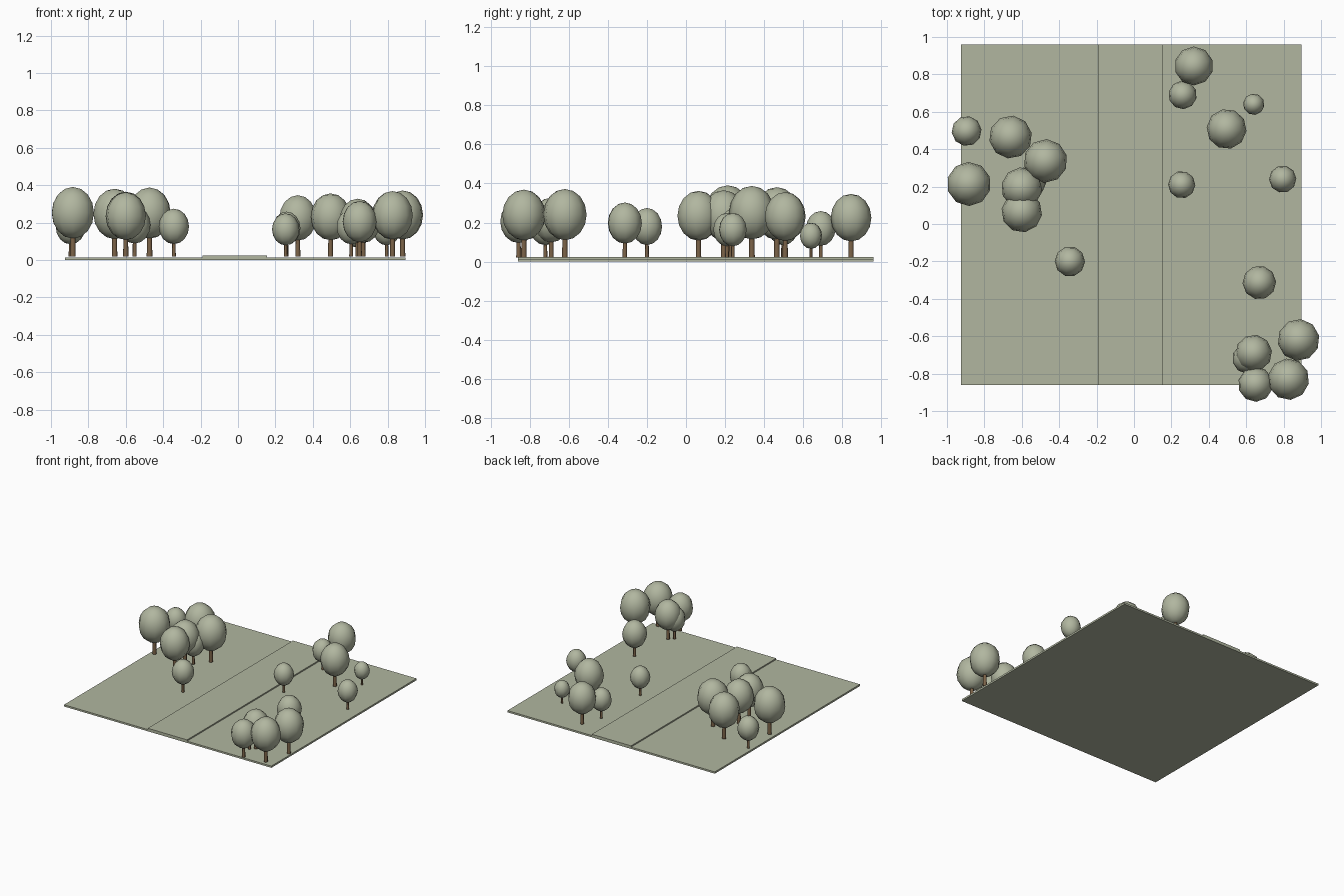
import bpy
import math

if "Cube" in bpy.data.objects:
    bpy.data.objects.remove(bpy.data.objects["Cube"])


def make_material(name, rgb):
    mat = bpy.data.materials.new(name)
    mat.diffuse_color = (*rgb, 1)
    mat.use_nodes = True
    mat.node_tree.nodes["Principled BSDF"].inputs["Base Color"].default_value = mat.diffuse_color
    return mat


SAGE = make_material("sage green", (0.44, 0.47, 0.35))
BARK = make_material("bark brown", (0.20, 0.125, 0.065))


def finish(name, mat):
    obj = bpy.context.object
    obj.name = name
    obj.data.materials.append(mat)
    return obj


def slab(name, x0, x1, y0, y1, z0, z1):
    bpy.ops.mesh.primitive_cube_add(
        size=1, location=((x0 + x1) / 2, (y0 + y1) / 2, (z0 + z1) / 2))
    bpy.context.object.scale = (x1 - x0, y1 - y0, z1 - z0)
    finish(name, SAGE)


def tree(x, y, r, turn):
    base = 0.02
    centre = base + 1.97 * r
    # slightly tapered trunk reaching into the crown
    bpy.ops.mesh.primitive_cone_add(
        vertices=8, radius1=0.13 * r, radius2=0.09 * r, depth=centre - base,
        location=(x, y, (base + centre) / 2))
    finish("tree_trunk", BARK)
    bpy.ops.object.shade_smooth_by_angle(angle=math.radians(60))
    # tall, coarse round crown
    bpy.ops.mesh.primitive_uv_sphere_add(
        segments=10, ring_count=8, radius=r, location=(x, y, centre),
        rotation=(0, 0, turn))
    bpy.context.object.scale = (1, 1, 1.17)
    finish("tree_crown", SAGE)
    bpy.ops.object.shade_smooth()


# ground with a raised path running from front to back
slab("ground", -0.925, 0.895, -0.86, 0.96, 0.0, 0.014)
slab("path", -0.19, 0.155, -0.86, 0.96, 0.010, 0.024)

# trees: x, y, crown radius
TREES = [
    (0.32, 0.845, 0.104), (0.26, 0.69, 0.076), (0.64, 0.64, 0.057),
    (0.495, 0.508, 0.107), (0.255, 0.21, 0.073), (0.795, 0.24, 0.073),
    (-0.895, 0.497, 0.080), (-0.66, 0.465, 0.115), (-0.473, 0.337, 0.117),
    (-0.883, 0.214, 0.118), (-0.60, 0.193, 0.110), (-0.60, 0.064, 0.109),
    (-0.553, 0.23, 0.085), (-0.343, -0.20, 0.081), (0.67, -0.313, 0.090),
    (0.64, -0.69, 0.098), (0.88, -0.62, 0.112), (0.605, -0.72, 0.080),
    (0.65, -0.857, 0.094), (0.826, -0.83, 0.111),
]
for i, (x, y, r) in enumerate(TREES):
    tree(x, y, r, i * 0.7)
